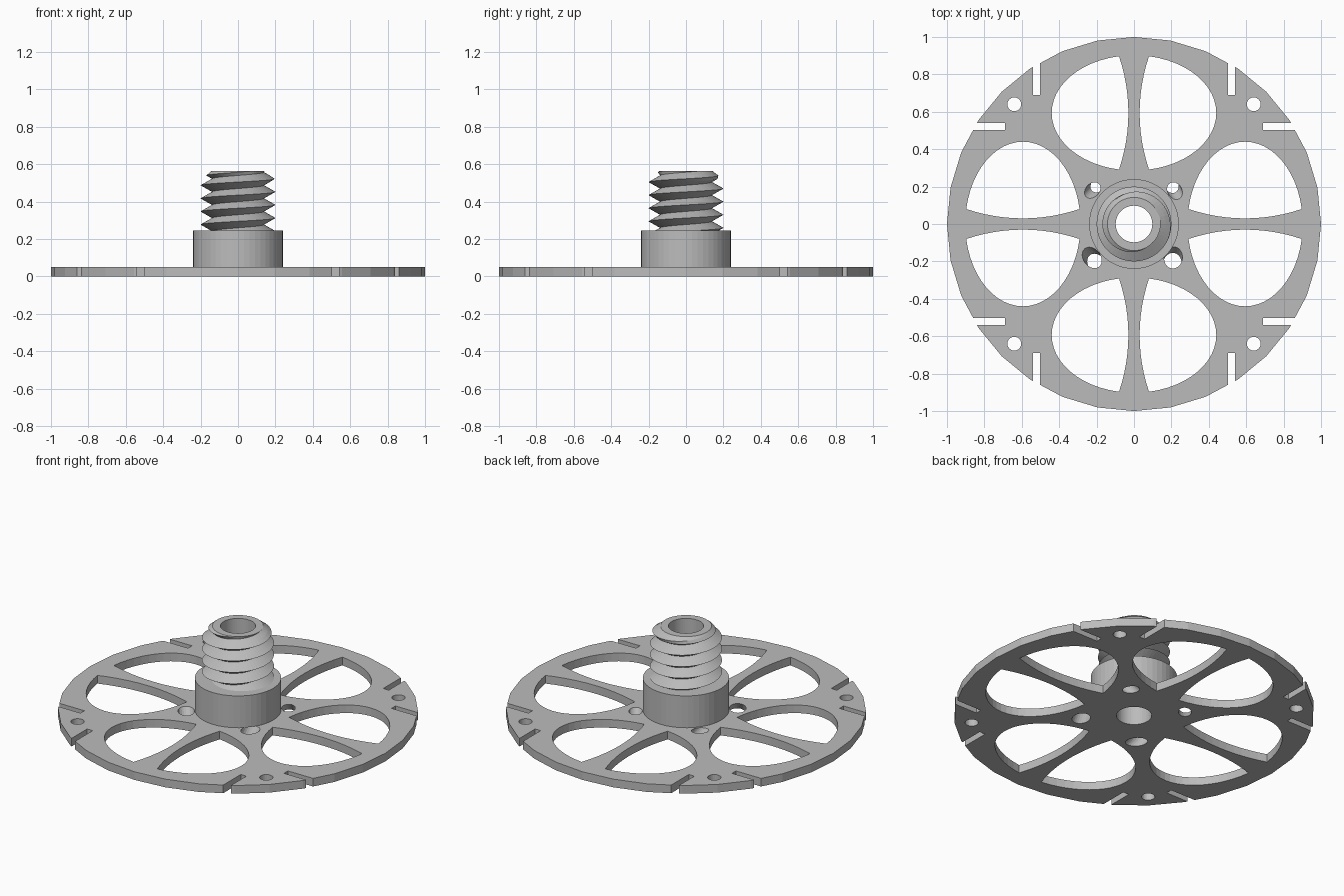
import bpy, bmesh, math
from mathutils import Vector

if "Cube" in bpy.data.objects:
    bpy.data.objects.remove(bpy.data.objects["Cube"])

grey = bpy.data.materials.new("grey plastic")
grey.diffuse_color = (0.5, 0.5, 0.5, 1)
grey.use_nodes = True
grey.node_tree.nodes["Principled BSDF"].inputs["Base Color"].default_value = grey.diffuse_color

THICK = 0.05       # wheel thickness
BORE = 0.098       # centre hole radius


def finish(bm, name):
    bmesh.ops.recalc_face_normals(bm, faces=bm.faces)
    mesh = bpy.data.meshes.new(name)
    bm.to_mesh(mesh)
    bm.free()
    mesh.materials.append(grey)
    ob = bpy.data.objects.new(name, mesh)
    bpy.context.collection.objects.link(ob)
    return ob


def prism(bm, outline, z0, z1, shift=(0, 0)):
    """Closed prism from a 2D outline; shift slides its top sideways."""
    low = [bm.verts.new((x, y, z0)) for x, y in outline]
    top = [bm.verts.new((x + shift[0], y + shift[1], z1)) for x, y in outline]
    n = len(outline)
    bm.faces.new(low[::-1])
    bm.faces.new(top)
    for i in range(n):
        j = (i + 1) % n
        bm.faces.new((low[i], low[j], top[j], top[i]))


def ellipse(cx, cy, a, b, n, turn=0.0):
    pts = []
    for i in range(n):
        t = 2 * math.pi * i / n
        x, y = a * math.cos(t), b * math.sin(t)
        pts.append((cx + x * math.cos(turn) - y * math.sin(turn),
                    cy + x * math.sin(turn) + y * math.cos(turn)))
    return pts


def ring_columns(bm, columns):
    """Join closed cross-sections placed around the axis into a ring."""
    cols = [[bm.verts.new(p) for p in c] for c in columns]
    n, m = len(cols), len(cols[0])
    for i in range(n):
        a, b = cols[i], cols[(i + 1) % n]
        for k in range(m):
            q = (k + 1) % m
            bm.faces.new((a[k], b[k], b[q], a[q]))


# Wheel blank
bm = bmesh.new()
prism(bm, ellipse(0, 0, 1, 1, 32), 0, THICK)
wheel = finish(bm, "wheel_plate")

# Cutters for every opening in the wheel
bm = bmesh.new()
LOW, HIGH = -0.05, 0.10
prism(bm, ellipse(0, 0, BORE, BORE, 48), LOW, HIGH)

# Half-oval windows: curved spoke edge plus outer oval arc
half = []
CY, A, B, EDGE = 0.594, 0.44, 0.308, 0.08
end = math.acos(EDGE / A)
for i in range(25):
    t = -end + 2 * end * i / 24
    half.append((A * math.cos(t), CY + B * math.sin(t)))
rise = B * math.sin(end)
for i in range(1, 12):
    s = 1 - 2 * i / 12
    half.append((0.03 + (EDGE - 0.03) * s * s, CY + rise * s))
for q in range(4):
    c, s = round(math.cos(q * math.pi / 2)), round(math.sin(q * math.pi / 2))
    for mx in (1, -1):
        prism(bm, [(mx * x * c - y * s, mx * x * s + y * c) for x, y in half],
              LOW, HIGH)

# Rim slots and small round holes in each quadrant
for sx in (1, -1):
    for sy in (1, -1):
        slot = [(0.502, 0.69), (0.54, 0.69), (0.54, 1.1), (0.502, 1.1)]
        prism(bm, [(sx * x, sy * y) for x, y in slot], LOW, HIGH)
        prism(bm, [(sx * y, sy * x) for x, y in slot], LOW, HIGH)
        prism(bm, ellipse(sx * 0.64, sy * 0.64, 0.037, 0.037, 24), LOW, HIGH)

# Slanted holes beside the hub: top centre, radius, offset of the bottom
for cx, cy, r, dx, dy in ((-0.222, 0.180, 0.036, 0.032, 0.032),
                          (0.218, 0.177, 0.038, -0.020, 0.035),
                          (-0.225, -0.180, 0.046, 0.027, -0.035),
                          (0.210, -0.180, 0.049, -0.005, -0.032)):
    d = Vector((dx, dy))
    stretch = math.hypot(1, d.length / THICK)
    k0, k1 = (THICK - LOW) / THICK, (THICK - HIGH) / THICK
    oval = ellipse(cx + dx * k0, cy + dy * k0, r * stretch, r, 24,
                   math.atan2(dy, dx))
    prism(bm, oval, LOW, HIGH, (dx * (k1 - k0), dy * (k1 - k0)))
cutter = finish(bm, "opening_cutter")
cutter.hide_render = True

mod = wheel.modifiers.new("openings", 'BOOLEAN')
mod.operation = 'DIFFERENCE'
mod.solver = 'EXACT'
mod.object = cutter
bpy.context.view_layer.update()
deps = bpy.context.evaluated_depsgraph_get()
cut_mesh = bpy.data.meshes.new_from_object(wheel.evaluated_get(deps))
wheel.modifiers.clear()
wheel.data = cut_mesh
bpy.data.objects.remove(cutter)

# Hub collar with its bore
N = 48
HUB_TOP, TOP = 0.245, 0.563
section = [(BORE, THICK), (0.24, THICK), (0.24, HUB_TOP), (BORE, HUB_TOP)]
bm = bmesh.new()
ring_columns(bm, [[(r * math.cos(t), r * math.sin(t), z) for r, z in section]
                  for t in (2 * math.pi * i / N for i in range(N))])
finish(bm, "hub_collar")

# Threaded neck: right-handed V thread, tapered at the top
PITCH, ROOT, CREST = 0.07, 0.138, 0.2


def thread_radius(z, t):
    phase = ((z - 0.522) / PITCH - t / (2 * math.pi)) % 1.0
    r = ROOT + (CREST - ROOT) * abs(2 * phase - 1)
    return min(r, 0.142 + 1.3 * (TOP - z))


bm = bmesh.new()
columns = []
for i in range(N):
    t = 2 * math.pi * i / N
    start = 0.522 + PITCH * (t / (2 * math.pi) - 6)
    col = [(BORE, HUB_TOP)]
    for k in range(33):                      # quarter-pitch rows on the helix
        z = min(max(start + k * PITCH / 4, HUB_TOP), TOP)
        col.append((thread_radius(z, t), z))
    col.append((BORE, TOP))
    columns.append([(r * math.cos(t), r * math.sin(t), z) for r, z in col])


def seam_safe_ring(bm, columns):
    """Join columns; the last joins the first one pitch (4 rows) higher."""
    cols = [[bm.verts.new(p) for p in c] for c in columns]
    first = cols[0]
    body = first[1:-1]
    cols.append([first[0]] + body[4:] + [body[-1]] * 4 + [first[-1]])
    for a, b in zip(cols, cols[1:]):
        m = len(a)
        for k in range(m):
            q = (k + 1) % m
            loop = list(dict.fromkeys((a[k], b[k], b[q], a[q])))
            if len(loop) > 2:
                bm.faces.new(loop)


seam_safe_ring(bm, columns)
bmesh.ops.remove_doubles(bm, verts=bm.verts, dist=0.0001)
bmesh.ops.dissolve_degenerate(bm, edges=bm.edges, dist=0.0001)
finish(bm, "threaded_neck")
